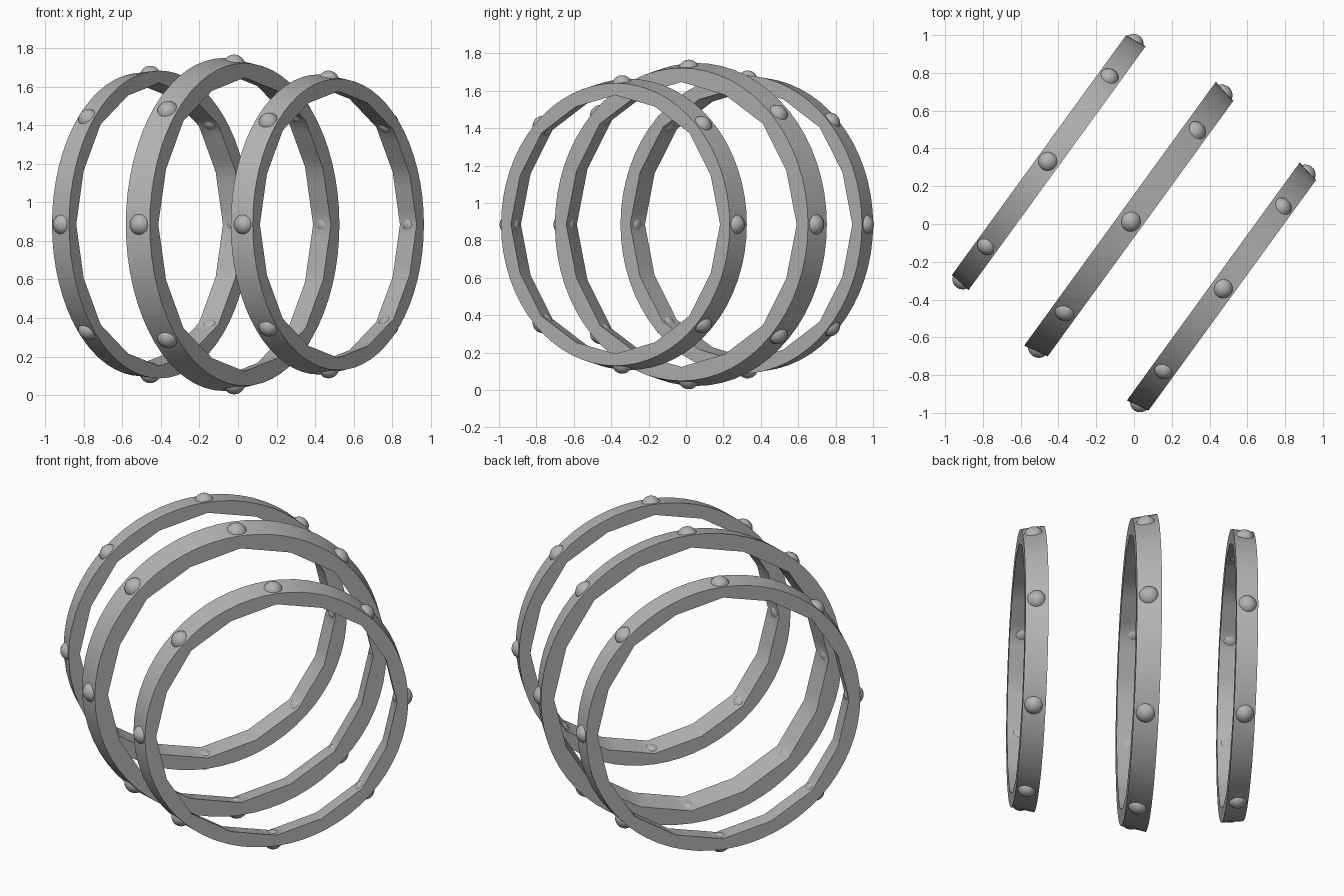
import bpy, bmesh, math
from mathutils import Matrix, Vector

if "Cube" in bpy.data.objects:
    bpy.data.objects.remove(bpy.data.objects["Cube"], do_unlink=True)

grey = bpy.data.materials.new("plain_grey")
grey.use_nodes = True
GREY = (0.45, 0.45, 0.45, 1)
grey.diffuse_color = GREY
grey.node_tree.nodes["Principled BSDF"].inputs["Base Color"].default_value = GREY

SEGMENTS, FACETS, STUDS = 64, 16, 8
TURN = Matrix.Rotation(math.radians(-36), 4, 'Z')


def polar(radius, angle, x=0.0):
    return Vector((x, radius * math.cos(angle), radius * math.sin(angle)))


def finish(name, bm, place):
    bmesh.ops.recalc_face_normals(bm, faces=bm.faces)
    mesh = bpy.data.meshes.new(name)
    bm.to_mesh(mesh)
    bm.free()
    mesh.materials.append(grey)
    ob = bpy.data.objects.new(name, mesh)
    ob.matrix_world = place
    bpy.context.collection.objects.link(ob)
    bpy.ops.object.select_all(action='DESELECT')
    ob.select_set(True)
    bpy.context.view_layer.objects.active = ob
    bpy.ops.object.shade_smooth_by_angle(angle=math.radians(35))


def facet_point(i, radius, thick, x):
    """Point on the faceted inner wall, thinner at the studs."""
    step = SEGMENTS // FACETS
    k, t = divmod(i, step)
    ends = []
    for j in (k, k + 1):
        wall = thick if j % 2 == 0 else thick * 1.15
        ends.append(polar(radius - wall, 2 * math.pi * j / FACETS, x))
    return ends[0].lerp(ends[1], t / step)


def band(name, place, radius, width, taper, thick):
    """Flat hoop, round outside and faceted inside; taper tilts its rim."""
    bm = bmesh.new()
    loops = []
    for i in range(SEGMENTS):
        a = 2 * math.pi * i / SEGMENTS
        section = []
        for side in (-1, 1):
            r, x = radius + side * taper, side * width / 2
            pair = [polar(r, a, x), facet_point(i, r, thick, x)]
            section += pair if side < 0 else pair[::-1]
        loops.append([bm.verts.new(p) for p in section])
    for i, here in enumerate(loops):
        there = loops[(i + 1) % SEGMENTS]
        for j in range(4):
            k = (j + 1) % 4
            bm.faces.new((here[j], here[k], there[k], there[j]))
    finish(name, bm, place)


def studs(name, place, radius, size):
    """Balls sunk through the hoop at even steps."""
    bm = bmesh.new()
    for i in range(STUDS):
        at = polar(radius + 0.031 - size, 2 * math.pi * i / STUDS)
        bmesh.ops.create_uvsphere(bm, u_segments=24, v_segments=16, radius=size,
                                  matrix=Matrix.Translation(at))
    finish(name, bm, place)


# Name, centre, radius, width, half taper, wall thickness, stud size
HOOPS = [
    ("left_back", (-0.455, 0.33), 0.792, 0.118, 0.006, 0.064, 0.054),
    ("middle", (-0.02, 0.015), 0.85, 0.134, -0.0135, 0.075, 0.058),
    ("right_front", (0.47, -0.341), 0.767, 0.124, -0.0115, 0.064, 0.054),
]
for name, (x, y), radius, width, taper, thick, size in HOOPS:
    place = Matrix.Translation((x, y, 0.885)) @ TURN
    band(name + "_hoop", place, radius, width, taper, thick)
    studs(name + "_studs", place, radius, size)
